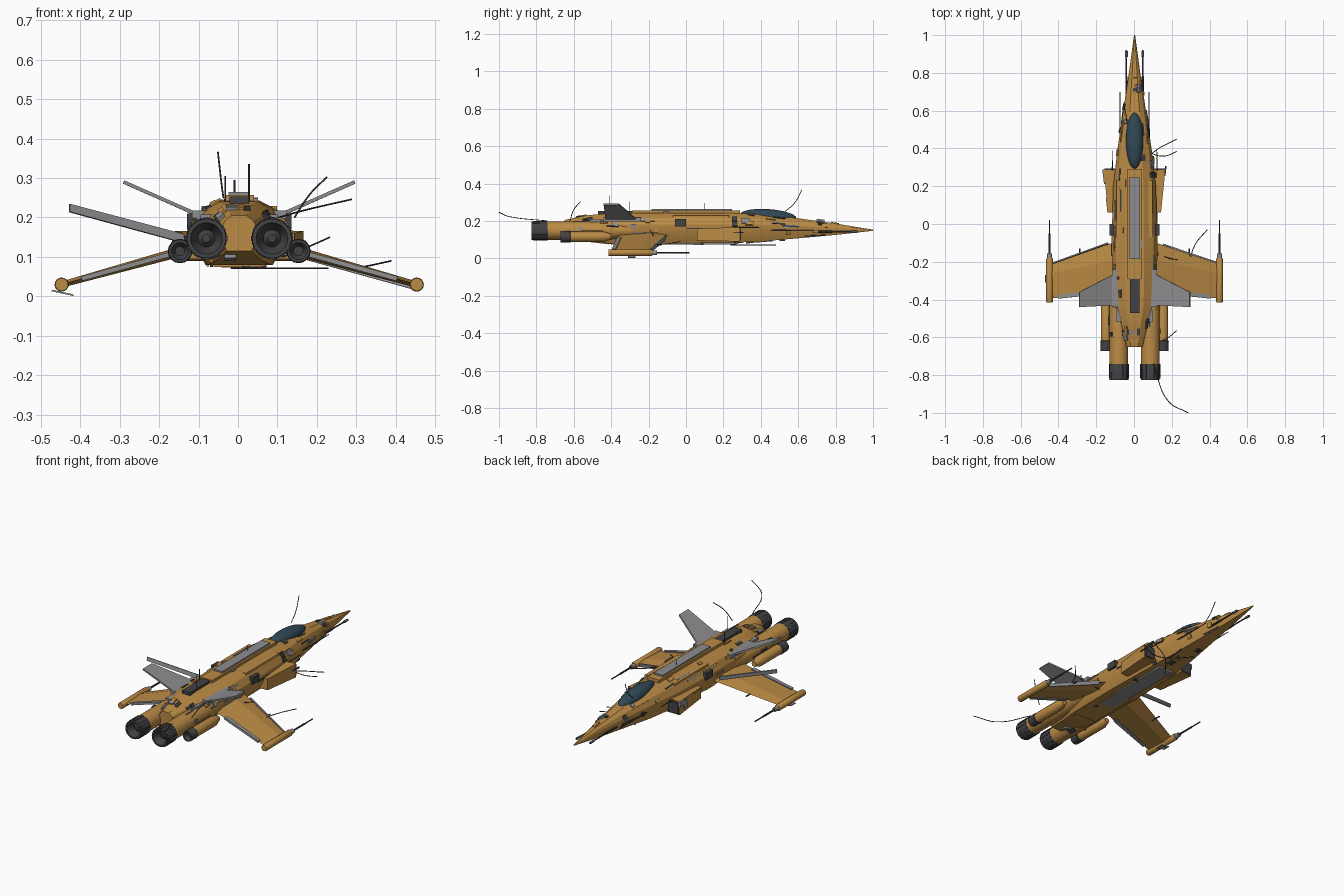
import bpy, bmesh, math, random
from mathutils import Vector, Matrix
from mathutils.bvhtree import BVHTree

if "Cube" in bpy.data.objects:
    bpy.data.objects.remove(bpy.data.objects["Cube"])

random.seed(4)
OX = 0.003  # the whole craft sits slightly off centre


def mat(name, c):
    m = bpy.data.materials.new(name)
    m.diffuse_color = (*c, 1)
    m.use_nodes = True
    m.node_tree.nodes["Principled BSDF"].inputs["Base Color"].default_value = m.diffuse_color
    return m


ORANGE = mat("ochre_paint", (0.50, 0.26, 0.06))
DARK = mat("dark_metal", (0.055, 0.055, 0.06))
GLASS = mat("canopy_glass", (0.03, 0.065, 0.09))
GREY = mat("bare_metal", (0.27, 0.27, 0.28))


def finish(name, bm, m, smooth=None):
    bmesh.ops.recalc_face_normals(bm, faces=bm.faces[:])
    me = bpy.data.meshes.new(name)
    bm.to_mesh(me)
    bm.free()
    ob = bpy.data.objects.new(name, me)
    bpy.context.collection.objects.link(ob)
    ob.location.x = OX
    me.materials.append(m)
    if smooth:
        bpy.ops.object.select_all(action='DESELECT')
        ob.select_set(True)
        bpy.context.view_layer.objects.active = ob
        bpy.ops.object.shade_smooth_by_angle(angle=math.radians(smooth))
    return ob


def loft(name, rings, m, smooth=None):
    bm = bmesh.new()
    vs = [[bm.verts.new(p) for p in r] for r in rings]
    n = len(vs[0])
    for a, b in zip(vs, vs[1:]):
        for i in range(n):
            bm.faces.new((a[i], a[(i + 1) % n], b[(i + 1) % n], b[i]))
    bm.faces.new(vs[0])
    bm.faces.new(vs[-1])
    return finish(name, bm, m, smooth)


def tube(name, x, z, prof, m, n=20):
    """Round body along y; prof is a list of (y, radius)."""
    rings = [[(x + r * math.cos(2 * math.pi * i / n), y, z + r * math.sin(2 * math.pi * i / n))
              for i in range(n)] for y, r in prof]
    return loft(name, rings, m, 35)


def plate(name, pts, t, m):
    """Flat panel through pts, thickened both ways along its normal."""
    p = [Vector(q) for q in pts]
    nrm = (p[1] - p[0]).cross(p[-1] - p[0]).normalized() * t / 2
    return loft(name, [[q - nrm for q in p], [q + nrm for q in p]], m)


def add_box(bm, c, s, rot=None):
    M = Matrix.Translation(c) @ (rot or Matrix()) @ Matrix.Diagonal((*s, 1))
    bmesh.ops.create_cube(bm, size=1, matrix=M)


def box(name, c, s, m):
    bm = bmesh.new()
    add_box(bm, c, s)
    return finish(name, bm, m)


def wire(name, pts, r=0.0022):
    cu = bpy.data.curves.new(name, 'CURVE')
    cu.dimensions = '3D'
    cu.bevel_depth, cu.bevel_resolution, cu.resolution_u = r, 1, 6
    sp = cu.splines.new('BEZIER')
    sp.bezier_points.add(len(pts) - 1)
    for b, p in zip(sp.bezier_points, pts):
        b.co = p
        b.handle_left_type = b.handle_right_type = 'AUTO'
    cu.materials.append(DARK)
    ob = bpy.data.objects.new(name, cu)
    bpy.context.collection.objects.link(ob)


# Fuselage: (y, half width, bottom z, top z)
stations = [(1.0, .003, .147, .153), (.8, .03, .125, .186), (.6, .06, .107, .214),
            (.4, .09, .09, .235), (.2, .113, .081, .243), (-.1, .122, .08, .243),
            (-.42, .115, .08, .24), (-.53, .08, .092, .23), (-.65, .045, .115, .205)]
section = [(.70, 0), (.98, .38), (1, .62), (.82, .84), (.42, 1)]
rings = []
for y, w, b, t in stations:
    half = [(w * u, y, b + (t - b) * v) for u, v in section]
    rings.append(half + [(-x, yy, z) for x, yy, z in reversed(half)])
body = loft("fuselage", rings, ORANGE, 25)

# Canopy
bm = bmesh.new()
bmesh.ops.create_uvsphere(bm, u_segments=24, v_segments=14, radius=1,
                          matrix=Matrix.Translation((0, .44, .225)) @ Matrix.Rotation(math.radians(-4), 4, 'X')
                          @ Matrix.Diagonal((.046, .15, .038, 1)))
finish("canopy", bm, GLASS, 40)

# Spine and belly
box("spine", (0, 0, .245), (.075, .58, .024), ORANGE)
box("spine_panel", (0, .03, .259), (.055, .43, .012), GREY)
box("rear_spine", (.0, -.37, .243), (.05, .2, .02), DARK)
box("belly_panel", (.0, .02, .079), (.09, .5, .012), GREY)
box("belly_pack", (0, -.25, .08), (.13, .3, .012), ORANGE)

for s, side in ((-1, "left"), (1, "right")):
    # Intake
    loft(side + "_intake", [[(s * .09, y, z0), (s * w, y, z0), (s * w, y, z1), (s * .09, y, z1)]
         for y, w, z0, z1 in ((.285, .163, .09, .166), (.06, .14, .095, .16))], ORANGE)
    box(side + "_intake_mouth", (s * .128, .287, .128), (.06, .012, .064), DARK)
    # Main engine
    tube(side + "_engine", s * .083, .148, [(-.25, .03), (-.42, .05), (-.74, .049)], ORANGE, 24)
    tube(side + "_nozzle", s * .083, .147,
         [(-.735, .047), (-.745, .052), (-.825, .05), (-.825, .04), (-.785, .022), (-.80, .01)], DARK, 24)
    # Small engine
    tube(side + "_booster", s * .15, .115, [(-.40, .015), (-.44, .028), (-.62, .028)], ORANGE, 16)
    tube(side + "_booster_nozzle", s * .15, .115,
         [(-.615, .027), (-.62, .031), (-.672, .029), (-.672, .022), (-.65, .012)], DARK, 16)
    # Wing, drooping outwards
    loft(side + "_wing", [[(s * x, a, z), (s * x, (a + b) / 2 + .04, z + t), (s * x, b, z), (s * x, (a + b) / 2 + .04, z - t)]
         for x, a, b, z, t in ((.10, -.095, -.36, .127, .014), (.45, -.21, -.395, .03, .008))], ORANGE)
    plate(side + "_flap", [(s * .17, -.345, .108), (s * .40, -.375, .045), (s * .40, -.395, .045), (s * .17, -.37, .108)], .012, GREY)
    # Wing tip pod with gun
    tube(side + "_pod", s * .45, .03, [(-.415, .016), (-.41, .018), (-.185, .018), (-.18, .015)], ORANGE, 16)
    tube(side + "_pod_collar", s * .45, .03, [(-.185, .013), (-.155, .013)], GREY, 12)
    tube(side + "_pod_barrel", s * .45, .03, [(-.16, .005), (-.05, .005), (-.05, .0035), (.02, .0035)], DARK, 8)
    # Tail fin, leaning outwards
    plate(side + "_tail_fin", [(s * .09, -.255, .20), (s * .293, -.36, .29), (s * .293, -.44, .29),
                               (s * .10, -.43, .205)], .009, GREY)
    box(side + "_fin_base", (s * .10, -.34, .208), (.04, .2, .02), GREY)
    # Nose gun and side rails
    tube(side + "_nose_gun", s * .043, .142, [(.68, .006), (.78, .006), (.78, .004), (.92, .004)], DARK, 8)
    tube(side + "_nose_gun_muzzle", s * .043, .142, [(.885, .007), (.915, .007)], GREY, 8)
    tube(side + "_side_rod", s * .077, .15, [(.42, .004), (.70, .002)], DARK, 6)
    tube(side + "_intake_probe", s * .118, .165, [(.28, .003), (.39, .002)], DARK, 6)
    box(side + "_shoulder_strip", (s * .085, .08, .222), (.022, .3, .014), ORANGE)
    box(side + "_engine_saddle", (s * .075, -.47, .198), (.045, .09, .02), GREY)
    # Dark flank vents
    box(side + "_flank_vent", (s * .122, -.03, .19), (.02, .06, .04), DARK)
    # Nozzle petals
    bm = bmesh.new()
    for i in range(12):
        a = 2 * math.pi * i / 12
        add_box(bm, (s * .083 + .05 * math.cos(a), -.78, .147 + .05 * math.sin(a)), (.006, .075, .012),
                Matrix.Rotation(-a, 4, 'Y'))
    finish(side + "_nozzle_petals", bm, DARK)

# Leading edge slats: the left one sticks up
plate("right_slat", [(.15, -.108, .122), (.44, -.205, .036), (.44, -.208, .018), (.15, -.112, .098)], .008, GREY)
plate("left_slat", [(-.14, -.10, .157), (-.43, -.205, .234), (-.43, -.208, .214), (-.14, -.105, .135)], .007, GREY)
plate("left_pod_fin", [(-.475, -.27, .015), (-.42, -.27, .003), (-.42, -.31, .003), (-.475, -.31, .015)], .004, GREY)

# Whip aerials
wires = [[(.10, -.74, .2), (.18, -.94, .222), (.285, -1.0, .246)],
         [(.14, -.62, .2), (.18, -.60, .26), (.222, -.565, .302)],
         [(-.04, .53, .25), (-.046, .58, .295), (-.054, .62, .366)],
         [(-.02, .24, .071), (.1, .38, .071), (.224, .45, .071)],
         [(-.02, .48, .071), (.09, .375, .071), (.16, .36, .071), (.226, .385, .071)],
         [(.29, -.2, .072), (.32, -.11, .076), (.385, -.03, .09)],
         [(.025, -.41, .24), (.025, -.41, .335)],
         [(-.035, -.3, .24), (-.035, -.3, .305)],
         [(-.012, .1, .25), (-.012, .1, .295)],
         [(.11, -.15, .10), (.18, -.18, .128), (.23, -.19, .15)]]
for i, w in enumerate(wires):
    wire(f"aerial_{i + 1}", [(x + OX, y, z) for x, y, z in w])
for s in (-1, 1):
    tube("wing_probe", s * .29, .072, [(-.26, .004), (-.13, .004)], DARK, 6)

# Surface clutter: small boxes and rods dropped onto the hull and engines
bm = bmesh.new()
for nm in ("fuselage", "left_engine", "right_engine", "left_wing", "right_wing", "left_intake", "right_intake"):
    bm.from_mesh(bpy.data.objects[nm].data)
bmesh.ops.recalc_face_normals(bm, faces=bm.faces[:])
tree = BVHTree.FromBMesh(bm)
bm.free()
clutter = {"grey_fittings": (GREY, bmesh.new()), "dark_fittings": (DARK, bmesh.new()),
           "painted_fittings": (ORANGE, bmesh.new())}
for i in range(105):
    y = random.uniform(-.62, .8)
    kind = i % 5
    if kind < 2:
        o, d = Vector((random.uniform(-.11, .11), y, 1)), Vector((0, 0, -1))
    elif kind < 4:
        s = 1 if kind == 2 else -1
        o, d = Vector((s, y, random.uniform(.12, .21))), Vector((-s, 0, 0))
    else:
        o, d = Vector((random.uniform(-.08, .08), y, -1)), Vector((0, 0, 1))
    hit, nrm, _, _ = tree.ray_cast(o, d)
    if hit is None or (kind in (2, 3) and abs(hit.x) > .18):
        continue
    xa = Vector((0, 1, 0)).cross(nrm).normalized()
    ya = nrm.cross(xa)
    R = Matrix((xa, ya, nrm)).transposed().to_4x4()
    key = random.choice(list(clutter))
    k = random.random()
    size = ((.007, random.uniform(.05, .12), .008) if k < .35 else
            (random.uniform(.012, .03), random.uniform(.015, .045), random.uniform(.008, .018)))
    add_box(clutter[key][1], hit, size, R)
for nm, (m, b) in clutter.items():
    finish(nm, b, m)
